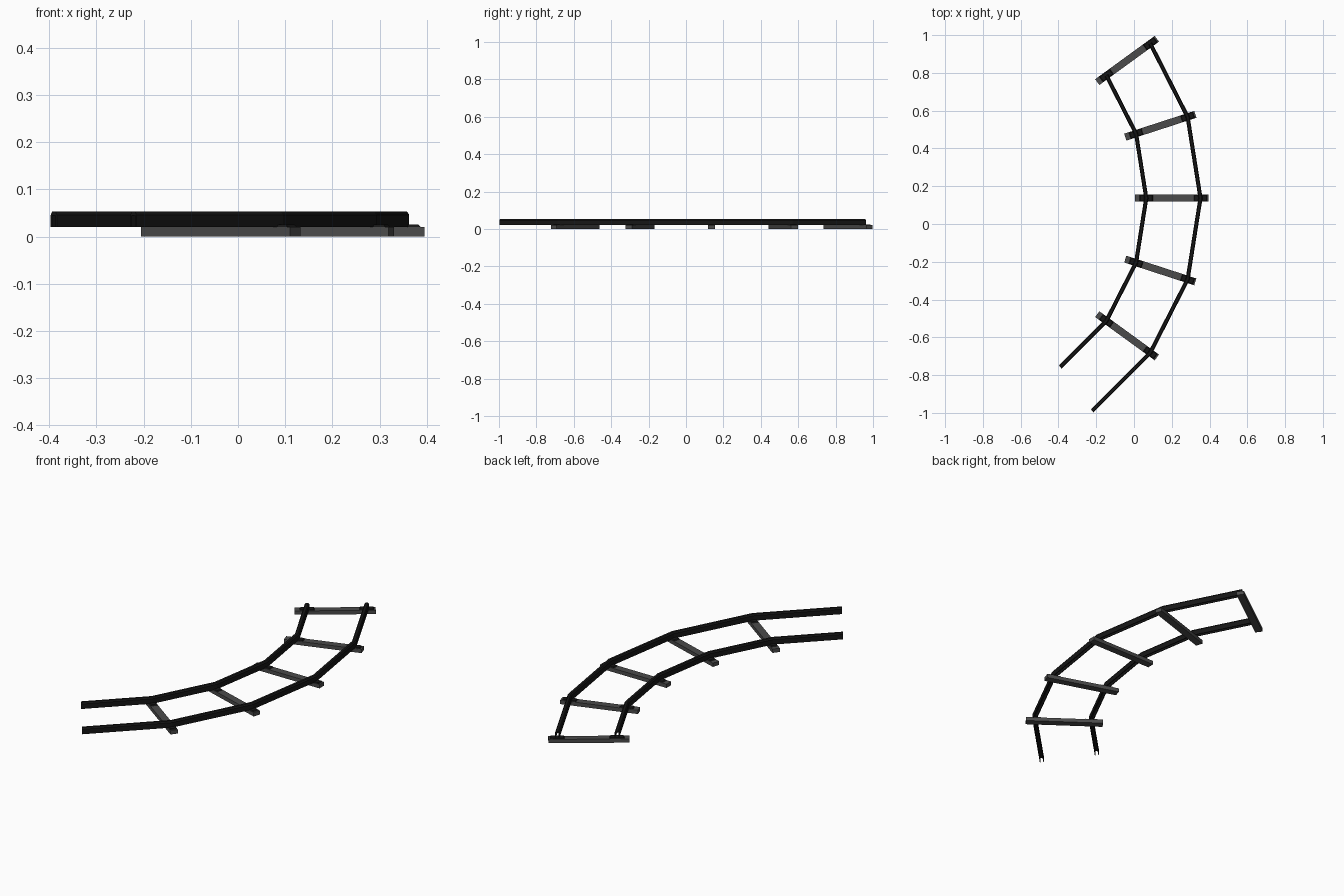
import bpy, bmesh
from math import cos, sin, radians

if "Cube" in bpy.data.objects:
    bpy.data.objects.remove(bpy.data.objects["Cube"])

CX, CY = -1.04, 0.137          # centre of the track curve
INNER, OUTER = 1.105, 1.392    # rail radii
STEP = 18


def material(name, v):
    m = bpy.data.materials.new(name)
    m.diffuse_color = (v, v, v, 1)
    m.use_nodes = True
    m.node_tree.nodes["Principled BSDF"].inputs["Base Color"].default_value = m.diffuse_color
    return m


def make(name, verts, faces, mat):
    me = bpy.data.meshes.new(name)
    me.from_pydata(verts, [], faces)
    bm = bmesh.new()
    bm.from_mesh(me)
    bmesh.ops.recalc_face_normals(bm, faces=bm.faces)
    bm.to_mesh(me)
    bm.free()
    me.materials.append(mat)
    ob = bpy.data.objects.new(name, me)
    bpy.context.collection.objects.link(ob)
    return ob


def place(r, t, z, deg):
    """Radial, tangential and vertical position on the curve."""
    a = radians(deg)
    return (CX + r * cos(a) - t * sin(a), CY + r * sin(a) + t * cos(a), z)


def rail(name, r, mat):
    # chamfered head over two side walls, hollow underneath
    prof = [(-.011, .02), (-.011, .046), (-.006, .053),
            (.006, .053), (.011, .046), (.011, .02),
            (.007, .02), (.007, .044), (-.007, .044), (-.007, .02)]
    n = len(prof)
    angles = [-54 + STEP * i for i in range(6)]
    verts = [place(r + dr, 0, z, a) for a in angles for dr, z in prof]
    faces = [(i * n + j, i * n + (j + 1) % n, (i + 1) * n + (j + 1) % n, (i + 1) * n + j)
             for i in range(len(angles) - 1) for j in range(n)]
    last = (len(angles) - 1) * n
    faces += [tuple(range(n)), tuple(last + j for j in range(n))]
    make(name, verts, faces, mat)


def block(name, r0, r1, half, z0, z1, inset_r, inset_t, deg, mat):
    """Box lying across the track, narrowing toward its top."""
    verts = []
    for z, ir, it in ((z0, 0, 0), (z1, inset_r, inset_t)):
        a, b, h = r0 + ir, r1 - ir, half - it
        verts += [place(r, t, z, deg) for r, t in ((a, -h), (b, -h), (b, h), (a, h))]
    faces = [(0, 1, 2, 3), (4, 5, 6, 7)]
    faces += [(i, (i + 1) % 4, 4 + (i + 1) % 4, 4 + i) for i in range(4)]
    make(name, verts, faces, mat)


steel = material("dark_steel", .008)
wood = material("dark_sleeper", .07)

# rails
rail("inner_rail", INNER, steel)
rail("outer_rail", OUTER, steel)

# sleepers with low rail chairs
for i in range(5):
    deg = -36 + STEP * i
    block(f"sleeper_{i}", 1.045, 1.435, .019, 0, .02, 0, 0, deg, wood)
    for side, r in (("inner", INNER), ("outer", OUTER)):
        block(f"{side}_chair_{i}", r - .035, r + .035, .017, .02, .025, .004, .003, deg, steel)
